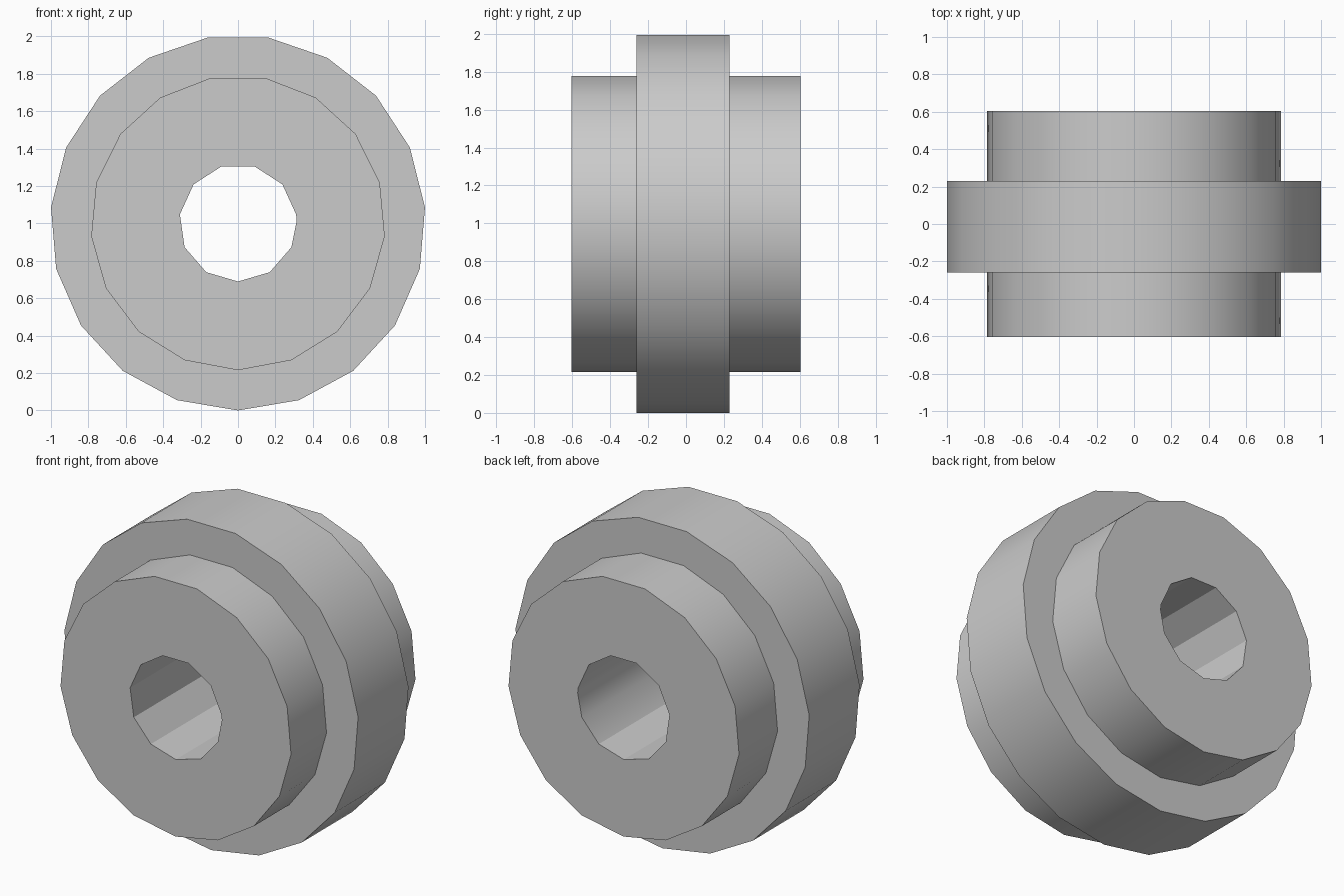
import bpy, bmesh
from math import sin, cos, radians

cube = bpy.data.objects.get("Cube")
if cube:
    bpy.data.objects.remove(cube, do_unlink=True)

CENTRE_Z = 1.003

# One plain steel colour
steel = bpy.data.materials.new("steel_grey")
steel.use_nodes = True
colour = (0.6, 0.6, 0.6, 1)
steel.diffuse_color = colour
steel.node_tree.nodes["Principled BSDF"].inputs["Base Color"].default_value = colour


def polygon(sides, radius, extra=()):
    """Ring profile with one corner straight down."""
    angles = sorted([-90 + 360 * k / sides for k in range(sides)] + list(extra))
    return [(radius * cos(radians(a)), radius * sin(radians(a))) for a in angles]


collar = polygon(19, 1.003)
hub = polygon(17, 0.788)
bore = polygon(11, 0.314, extra=[2])   # small extra corner at the seam

# Rings in order around the section: front face, collar, back face, bore
sections = [(bore, -0.605), (hub, -0.605), (hub, -0.26), (collar, -0.26),
            (collar, 0.23), (hub, 0.23), (hub, 0.605), (bore, 0.605)]

bm = bmesh.new()


def ring(profile, y):
    verts = [bm.verts.new((x, y, CENTRE_Z + z)) for x, z in profile]
    edges = [bm.edges.new((v, verts[(i + 1) % len(verts)])) for i, v in enumerate(verts)]
    return verts, edges


rings = [ring(*s) for s in sections]
for i, (verts, edges) in enumerate(rings):
    next_verts, next_edges = rings[(i + 1) % len(rings)]
    n = len(verts)
    if n == len(next_verts):
        # Straight walls
        for k in range(n):
            j = (k + 1) % n
            bm.faces.new((verts[k], verts[j], next_verts[j], next_verts[k]))
    else:
        # Flat ring-shaped end faces and shoulders
        bmesh.ops.triangle_fill(bm, use_beauty=True, edges=edges + next_edges)
bmesh.ops.recalc_face_normals(bm, faces=bm.faces[:])

mesh = bpy.data.meshes.new("flanged_bushing")
bm.to_mesh(mesh)
bm.free()
mesh.materials.append(steel)
bushing = bpy.data.objects.new("flanged_bushing", mesh)
bpy.context.collection.objects.link(bushing)

# Smooth the round walls, keep the rims and bore facets sharp
bpy.ops.object.select_all(action='DESELECT')
bushing.select_set(True)
bpy.context.view_layer.objects.active = bushing
bpy.ops.object.shade_smooth_by_angle(angle=radians(30))
